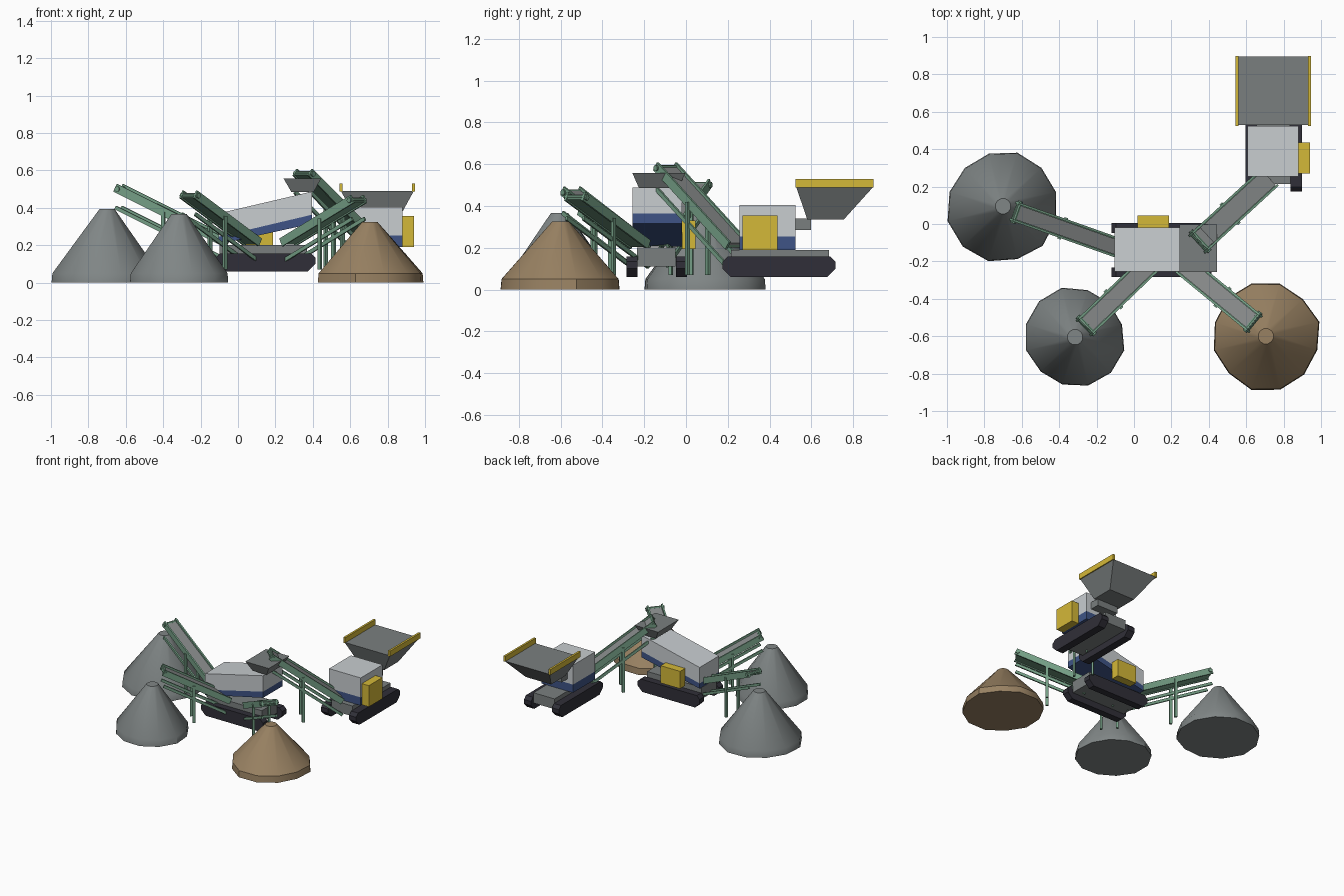
import bpy, bmesh, math, random
from mathutils import Vector, Matrix

random.seed(4)
cube = bpy.data.objects.get("Cube")
if cube:
    bpy.data.objects.remove(cube, do_unlink=True)


def material(name, rgb):
    lin = [(c / 255 / 12.92 if c < 11 else ((c / 255 + 0.055) / 1.055) ** 2.4) for c in rgb]
    m = bpy.data.materials.new(name)
    m.use_nodes = True
    m.diffuse_color = (*lin, 1)
    m.node_tree.nodes["Principled BSDF"].inputs["Base Color"].default_value = (*lin, 1)
    return m


WHITE = material("light grey paint", (200, 205, 208))
BLUE = material("blue paint", (62, 84, 134))
YELLOW = material("yellow paint", (212, 184, 56))
DARK = material("track rubber", (48, 47, 56))
STEEL = material("steel grey", (122, 127, 127))
GREEN = material("green frame", (116, 158, 133))
BELT = material("belt grey", (134, 137, 137))
GRAVEL = material("grey gravel", (128, 134, 134))
SAND = material("brown sand", (152, 129, 98))


def finish(name, bm, mat):
    bmesh.ops.recalc_face_normals(bm, faces=bm.faces)
    me = bpy.data.meshes.new(name)
    bm.to_mesh(me)
    bm.free()
    me.materials.append(mat)
    ob = bpy.data.objects.new(name, me)
    bpy.context.collection.objects.link(ob)
    return ob


def loft(name, rings, mat):
    """Skin a stack of closed rings and cap both ends."""
    bm = bmesh.new()
    loops = [[bm.verts.new(p) for p in ring] for ring in rings]
    n = len(loops[0])
    for a, b in zip(loops, loops[1:]):
        for i in range(n):
            bm.faces.new((a[i], a[(i + 1) % n], b[(i + 1) % n], b[i]))
    bm.faces.new(loops[0])
    bm.faces.new(loops[-1])
    return finish(name, bm, mat)


def rect(x, y, z):
    return [(x[0], y[0], z), (x[1], y[0], z), (x[1], y[1], z), (x[0], y[1], z)]


def box(name, x, y, z, mat):
    return loft(name, [rect(x, y, z[0]), rect(x, y, z[1])], mat)


def prism(name, profile, y, mat):
    """Extrude an x-z profile across a span of y."""
    return loft(name, [[(px, v, pz) for px, pz in profile] for v in y], mat)


def placed_box(name, frame, size, mat):
    bm = bmesh.new()
    bmesh.ops.create_cube(bm, size=1, matrix=frame @ Matrix.Diagonal((*size, 1)))
    return finish(name, bm, mat)


def track(name, centre, length, width, along_y):
    h, c = length / 2, 0.04
    z0, z1 = 0.06, 0.157
    side = [(-h, z0 + c), (-h + c, z0), (h - c, z0), (h, z0 + c),
            (h, z1 - c * 0.6), (h - c * 0.6, z1), (-h + c * 0.6, z1), (-h, z1 - c * 0.6)]
    rings = []
    for w in (-width / 2, width / 2):
        rings.append([(centre[0] + (w if along_y else u), centre[1] + (u if along_y else w), z)
                      for u, z in side])
    loft(name, rings, DARK)


def conveyor(name, start, end, width):
    a, b = Vector(start), Vector(end)
    d = (b - a).normalized()
    s = Vector((-d.y, d.x, 0)).normalized()
    n = d.cross(s)
    length = (b - a).length
    rot = Matrix((d, s, n)).transposed().to_4x4()

    def frame(p):
        return Matrix.Translation(p) @ rot

    mid = (a + b) / 2
    placed_box(name + "_bed", frame(mid - n * 0.008), (length - 0.01, width - 0.01, 0.016), GREEN)
    placed_box(name + "_belt", frame(mid + n * 0.005), (length - 0.01, width - 0.016, 0.012), BELT)
    for side, tag in ((1, "left"), (-1, "right")):
        off = s * side * width / 2
        placed_box(f"{name}_{tag}_rail", frame(mid + off), (length, 0.012, 0.046), GREEN)
        low = mid + off - Vector((0, 0, 0.105))
        placed_box(f"{name}_{tag}_lower_rail", frame(low), (length, 0.012, 0.02), GREEN)
        # Pair of legs under the middle
        for k in (0.47, 0.55):
            p = a.lerp(b, k) + off * 1.1
            top = p.z
            leg = Matrix.Translation((p.x, p.y, (top + 0.07) / 2)) @ Matrix.Rotation(math.atan2(d.y, d.x), 4, 'Z')
            if k > 0.5:
                placed_box(f"{name}_{tag}_leg", leg, (0.02, 0.016, top - 0.07), GREEN)
    # Head drum
    bm = bmesh.new()
    bmesh.ops.create_cone(bm, cap_ends=True, segments=10, radius1=0.014, radius2=0.014, depth=width + 0.03,
                          matrix=frame(b - d * 0.015) @ Matrix.Rotation(math.pi / 2, 4, 'X'))
    finish(name + "_drum", bm, GREEN)


def pile(name, x, y, radius, height, mat):
    count = 12
    wobble = [radius * random.uniform(0.96, 1.03) for _ in range(count)]
    rings = []
    for z, f in ((0, 1), (0.05, 0.985), (height, 0)):
        ring = []
        for i, w in enumerate(wobble):
            t = 2 * math.pi * (i + 0.5) / count
            r = w * f if f else 0.042
            ring.append((x + r * math.cos(t), y + r * math.sin(t), z))
        rings.append(ring)
    ob = loft(name, rings, mat)
    bpy.context.view_layer.objects.active = ob
    bpy.ops.object.select_all(action='DESELECT')
    ob.select_set(True)
    bpy.ops.object.shade_smooth_by_angle(angle=math.radians(35))


# Material piles
pile("left_pile", -0.70, 0.095, 0.30, 0.393, GRAVEL)
pile("front_pile", -0.315, -0.605, 0.267, 0.367, GRAVEL)
pile("sand_pile", 0.705, -0.60, 0.29, 0.325, SAND)

# Screening machine
for y in (-0.258, -0.022):
    track("screen_track", (0.147, y), 0.535, 0.053, False)
box("screen_chassis", (-0.10, 0.37), (-0.235, -0.05), (0.11, 0.2), STEEL)
prism("screen_belt_band", [(-0.105, 0.205), (0.395, 0.315), (0.395, 0.363), (-0.105, 0.245)], (-0.255, -0.018), BLUE)
prism("screen_housing", [(-0.105, 0.245), (0.395, 0.363), (0.395, 0.487), (-0.105, 0.37)], (-0.255, -0.018), WHITE)
box("screen_engine", (0.02, 0.187), (-0.018, 0.045), (0.195, 0.33), YELLOW)
loft("screen_hopper", [rect((0.285, 0.405), (-0.225, -0.035), 0.485),
                       rect((0.243, 0.445), (-0.257, -0.003), 0.558)], STEEL)

# Feeding machine
for x in (0.625, 0.867):
    track("feeder_track", (x, 0.445), 0.54, 0.06, True)
box("feeder_chassis", (0.655, 0.837), (0.215, 0.685), (0.11, 0.19), STEEL)
box("feeder_band", (0.607, 0.88), (0.255, 0.525), (0.19, 0.253), BLUE)
box("feeder_housing", (0.607, 0.88), (0.255, 0.525), (0.253, 0.405), WHITE)
box("feeder_engine", (0.88, 0.94), (0.27, 0.437), (0.19, 0.355), YELLOW)
box("feeder_chute", (0.655, 0.835), (0.52, 0.597), (0.285, 0.34), STEEL)
loft("feeder_hopper", [rect((0.635, 0.855), (0.58, 0.755), 0.335),
                       rect((0.55, 0.94), (0.528, 0.895), 0.49)], STEEL)
for x in (0.55, 0.938):
    box("feeder_hopper_rim", (x - 0.008, x + 0.008), (0.523, 0.897), (0.487, 0.53), YELLOW)

# Conveyors
conveyor("feed_conveyor", (0.72, 0.245, 0.21), (0.345, -0.10, 0.59), 0.12)
conveyor("left_conveyor", (-0.065, -0.135, 0.22), (-0.64, 0.068, 0.507), 0.095)
conveyor("front_conveyor", (0.08, -0.22, 0.215), (-0.265, -0.552, 0.472), 0.105)
conveyor("sand_conveyor", (0.265, -0.22, 0.215), (0.645, -0.532, 0.447), 0.105)
